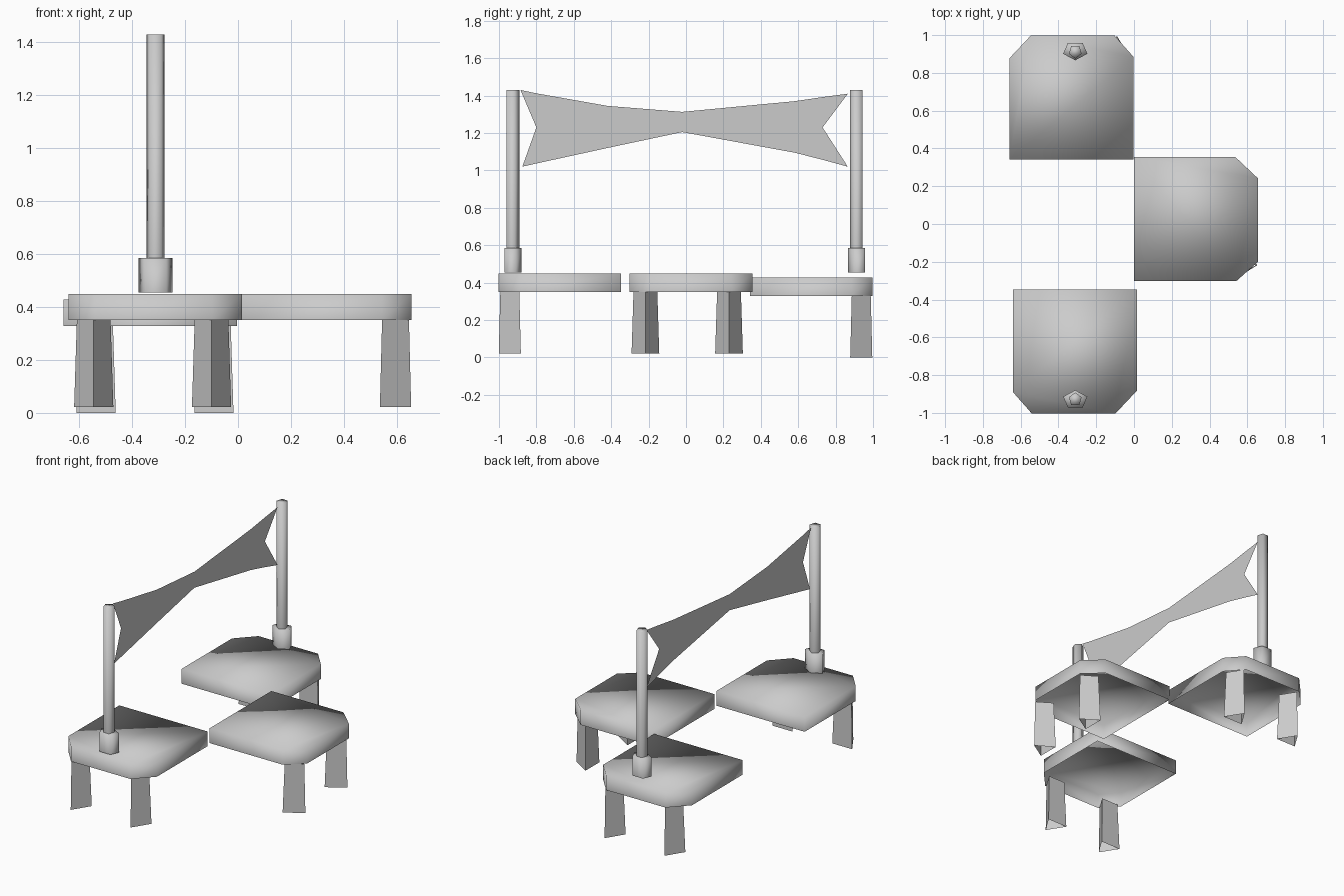
import bpy, bmesh, math

if "Cube" in bpy.data.objects:
    bpy.data.objects.remove(bpy.data.objects["Cube"])

def prism(name, bottom, top, z0, z1, smooth=False, cap=True):
    """Hollow shell between two matching outlines, open underneath."""
    bm = bmesh.new()
    lo = [bm.verts.new((x, y, z0)) for x, y in bottom]
    hi = [bm.verts.new((x, y, z1)) for x, y in top]
    n = len(lo)
    # outlines run anticlockwise, so these faces point outward
    if cap:
        bm.faces.new(hi)
    for i in range(n):
        j = (i + 1) % n
        bm.faces.new((lo[i], lo[j], hi[j], hi[i]))
    return finish(name, bm, smooth)

def finish(name, bm, smooth=False):
    bmesh.ops.recalc_face_normals(bm, faces=bm.faces) if name == "banner" else None
    for f in bm.faces:
        f.smooth = smooth
    me = bpy.data.meshes.new(name)
    bm.to_mesh(me)
    bm.free()
    ob = bpy.data.objects.new(name, me)
    bpy.context.collection.objects.link(ob)
    return ob

def turn(pts, angle, cx, cy):
    c, s = round(math.cos(angle)), round(math.sin(angle))
    return [(cx + c * x - s * y, cy + s * x + c * y) for x, y in pts]

# Platform outline: outer side (+x) has two cut corners
H = 0.328
PLATE = [(-H, -H), (0.215, -H), (H, -0.228), (H, 0.215), (0.208, H), (-H, H)]

def leg_outline(scale, side):
    # triangle with its ridge facing outward
    return [(0.267 + x * scale, side + y * scale)
            for x, y in ((0.059, 0), (-0.059, 0.074), (-0.059, -0.074))]

# name, centre x, centre y, underside z, turn, leg offsets
stations = [
    ("right", 0.328, 0.027, 0.35, 0, (-0.244, 0.203)),
    ("back", -0.331, 0.67, 0.328, math.pi / 2, (-0.24, 0.205)),
    ("front", -0.313, -0.675, 0.35, -math.pi / 2, (-0.232, 0.213)),
]
for name, cx, cy, z, ang, offsets in stations:
    plate = turn(PLATE, ang, cx, cy)
    prism(name + "_platform", plate, plate, z, z + 0.1, True)
    for i, off in enumerate(offsets):
        prism(f"{name}_leg_{i + 1}",
              turn(leg_outline(1, off), ang, cx, cy),
              turn(leg_outline(0.86, off), ang, cx, cy), z - 0.328, z, cap=False)

# Five-sided posts in wider sockets, points facing the middle
def pentagon(cx, cy, w, d, inward):
    pts = []
    for k in range(5):
        a = -inward * math.tau * k / 5
        pts.append((cx + math.sin(a) * w / 1.902,
                    cy + inward * (math.cos(a) - 0.0955) * d / 1.809))
    return pts

for name, cy_socket, cy_post, inward in (("front", -0.925, -0.925, 1),
                                         ("back", 0.912, 0.909, -1)):
    s = pentagon(-0.311, cy_socket, 0.128, 0.091, inward)
    p = pentagon(-0.311, cy_post, 0.068, 0.067, inward)
    prism(name + "_socket", s, s, 0.455, 0.585, True)
    prism(name + "_post", p, p, 0.58, 1.43, True)

# Thin pinched banner stretched between the posts, as top/bottom edge pairs
TOP = [(-0.885, 1.43), (-0.80, 1.412), (-0.42, 1.345), (-0.02, 1.313),
       (0.58, 1.37), (0.73, 1.392), (0.865, 1.41)]
BOTTOM = [(-0.875, 1.02), (-0.80, 1.037), (-0.42, 1.12), (-0.02, 1.205),
          (0.58, 1.095), (0.73, 1.057), (0.865, 1.02)]
bm = bmesh.new()
X = -0.311
top = [bm.verts.new((X, y, z)) for y, z in TOP]
bot = [bm.verts.new((X, y, z)) for y, z in BOTTOM]
for i in (2, 3):
    bm.faces.new((bot[i], bot[i + 1], top[i + 1], top[i]))
# notched ends
for tip, a, b, y in ((0, 1, 2, -0.80), (6, 5, 4, 0.73)):
    notch = bm.verts.new((X, y, 1.23))
    bm.faces.new((top[tip], top[a], notch))
    bm.faces.new((bot[tip], notch, bot[a]))
    bm.faces.new((top[a], top[b], notch))
    bm.faces.new((bot[a], notch, bot[b]))
    bm.faces.new((top[b], bot[b], notch))
finish("banner", bm)
